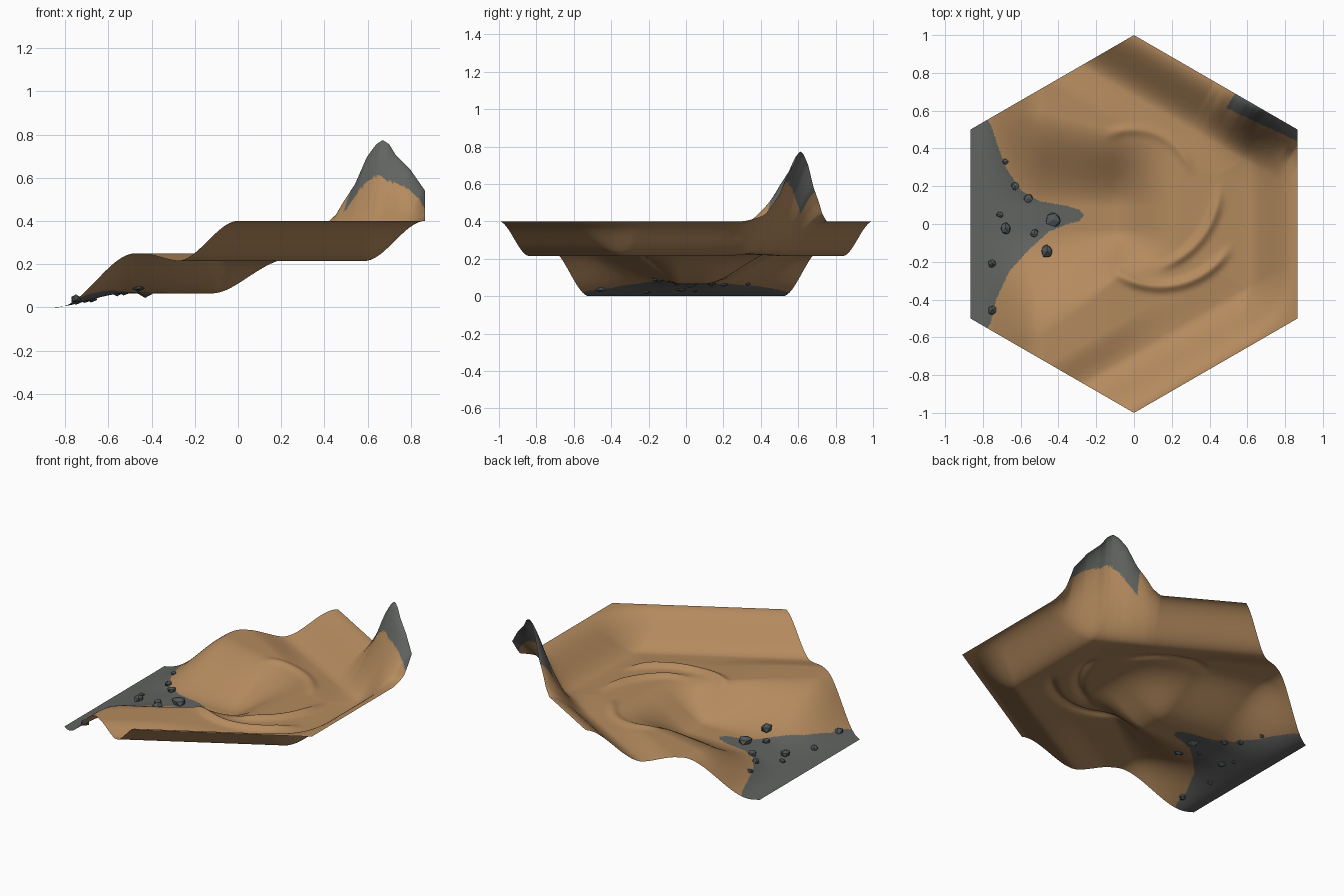
import bpy, bmesh, math, random
from mathutils import Vector

if "Cube" in bpy.data.objects:
    bpy.data.objects.remove(bpy.data.objects["Cube"], do_unlink=True)

APOTHEM = math.sqrt(3) / 2
random.seed(4)


def material(name, rgb):
    mat = bpy.data.materials.new(name)
    mat.use_nodes = True
    mat.diffuse_color = (*rgb, 1)
    mat.node_tree.nodes["Principled BSDF"].inputs["Base Color"].default_value = (*rgb, 1)
    return mat


SAND = material("sand", (0.455, 0.255, 0.112))
STONE = material("grey stone", (0.12, 0.127, 0.12))
ROCK = material("dark rock", (0.085, 0.1, 0.105))


def ease(t):
    t = max(0.0, min(1.0, t))
    return t * t * (3 - 2 * t)


def lerp(a, b, t):
    return a + (b - a) * t


def profile(points, t):
    """Piecewise linear curve through (t, value) points."""
    if t <= points[0][0]:
        return points[0][1]
    for (t0, v0), (t1, v1) in zip(points, points[1:]):
        if t <= t1:
            return lerp(v0, v1, (t - t0) / (t1 - t0))
    return points[-1][1]


# Mountain skyline, along the back right side
SKYLINE = [(0.43, 0), (0.47, 0.04), (0.5, 0.1), (0.55, 0.18), (0.6, 0.3), (0.64, 0.355),
           (0.67, 0.375), (0.7, 0.355), (0.73, 0.305), (0.8, 0.235), (0.866, 0.14),
           (0.9, 0.05), (0.95, 0)]
# Outline of the stony valley floor
FLOOR_NORTH = [(-0.79, 0.57), (-0.76, 0.53), (-0.73, 0.44), (-0.68, 0.3), (-0.6, 0.18),
               (-0.5, 0.12), (-0.35, 0.095), (-0.29, 0.075), (-0.265, 0.045)]
FLOOR_SOUTH = [(-0.79, -0.57), (-0.76, -0.53), (-0.73, -0.4), (-0.66, -0.25), (-0.55, -0.13),
               (-0.45, -0.04), (-0.35, 0.0), (-0.29, 0.015), (-0.265, 0.045)]
# Curved dune folds: centre x, centre y, radius, start and end angle, height
FOLDS = [(0.0, 0.2, 0.45, -80, 5, 0.022),
         (0.14, 0.1, 0.43, -132, -25, 0.024),
         (0.0, 0.18, 0.32, 10, 125, 0.012)]
# Width of the valley's south bank, narrowing inward
SOUTH_WIDTH = [(-0.5, 0.58), (-0.28, 0.42), (-0.08, 0.26)]


def back_side(x, y):
    """Depth from the back right side, and position along it."""
    depth = APOTHEM - (0.5 * x + APOTHEM * y)
    along = APOTHEM * (APOTHEM * x - 0.5 * y + 0.5)
    return depth, along


def fold_height(x, y):
    total = 0
    for cx, cy, radius, start, end, height in FOLDS:
        r = math.hypot(x - cx, y - cy)
        angle = math.degrees(math.atan2(y - cy, x - cx))
        fade = ease((angle - start) / 25) * ease((end - angle) / 25)
        total += height * fade * math.exp(-((r - radius) / 0.028) ** 2)
    return total


def ground(x, y):
    depth, along = back_side(x, y)
    sides = (depth, APOTHEM - (0.5 * x - APOTHEM * y), APOTHEM - x)
    left = x + APOTHEM
    # plateau that swells towards the banks and drops to the left side
    swell = 0.035 * ease((min(sides) - 0.27) / 0.18) * (1 - 0.7 * ease((x + 0.2) / 0.4))
    plateau = (0.215 + swell) * ease((left - 0.03) / 0.36)
    # valley opening to the left
    floor = 0.065 * ease(left / 0.35)
    north_width = lerp(0.42, 0.52, ease((-0.1 - x) / 0.5))
    width = north_width if y > 0.03 else profile(SOUTH_WIDTH, x)
    valley = (1 - ease((x + 0.12) / 0.36)) * (1 - ease((abs(y - 0.03) - 0.06) / width))
    z = lerp(plateau, floor, valley) + fold_height(x, y)
    # raised rim on the three right sides, and the mountain
    rim = 1 - math.prod(1 - ease(1 - side / 0.28) for side in sides)
    z = lerp(z, 0.4, rim)
    return z + profile(SKYLINE, along) * math.exp(-(max(depth, 0) / 0.13) ** 1.5)


def is_stone(x, y):
    if x < -0.265:
        return x < -0.78 or profile(FLOOR_SOUTH, x) < y < profile(FLOOR_NORTH, x)
    depth, along = back_side(x, y)
    return along > 0.535 and depth < 0.09 - 0.1 * (along - 0.535)


# Hexagonal terrain sheet
bm = bmesh.new()
centre = bm.verts.new((0, 0, 0))
ring = [bm.verts.new((-math.sin(i * math.pi / 3), math.cos(i * math.pi / 3), 0)) for i in range(6)]
for i in range(6):
    bm.faces.new((centre, ring[i], ring[(i + 1) % 6]))
bmesh.ops.subdivide_edges(bm, edges=bm.edges[:], cuts=130, use_grid_fill=True)
bmesh.ops.triangulate(bm, faces=bm.faces[:])
for face in bm.faces:
    mid = face.calc_center_median()
    face.material_index = int(is_stone(mid.x, mid.y))
    face.smooth = True
for v in bm.verts:
    v.co.z = ground(v.co.x, v.co.y)
bm.normal_update()
if sum(f.normal.z for f in bm.faces) < 0:
    bmesh.ops.reverse_faces(bm, faces=bm.faces[:])
mesh = bpy.data.meshes.new("terrain")
bm.to_mesh(mesh)
bm.free()
mesh.materials.append(SAND)
mesh.materials.append(STONE)
bpy.context.collection.objects.link(bpy.data.objects.new("terrain", mesh))


# Loose rocks on the valley floor
def add_rock(index, x, y, radius):
    bm = bmesh.new()
    bmesh.ops.create_icosphere(bm, subdivisions=1, radius=radius)
    stretch = Vector((random.uniform(0.9, 1.15), random.uniform(0.9, 1.15), 0.75))
    for v in bm.verts:
        v.co = v.co * stretch * random.uniform(0.85, 1.2)
    mesh = bpy.data.meshes.new("rock")
    bm.to_mesh(mesh)
    bm.free()
    mesh.materials.append(ROCK)
    rock = bpy.data.objects.new(f"rock_{index}", mesh)
    rock.location = (x, y, max(ground(x, y) + radius * 0.3, radius * 0.9))
    rock.rotation_euler.z = random.uniform(0, 6)
    bpy.context.collection.objects.link(rock)


ROCKS = [(-0.68, 0.33, 0.018), (-0.63, 0.2, 0.02), (-0.56, 0.135, 0.025), (-0.71, 0.05, 0.018),
         (-0.68, -0.02, 0.031), (-0.43, 0.02, 0.036), (-0.53, -0.05, 0.024),
         (-0.46, -0.145, 0.038), (-0.75, -0.21, 0.024), (-0.75, -0.455, 0.024)]
for number, (x, y, radius) in enumerate(ROCKS, 1):
    add_rock(number, x, y, radius)
